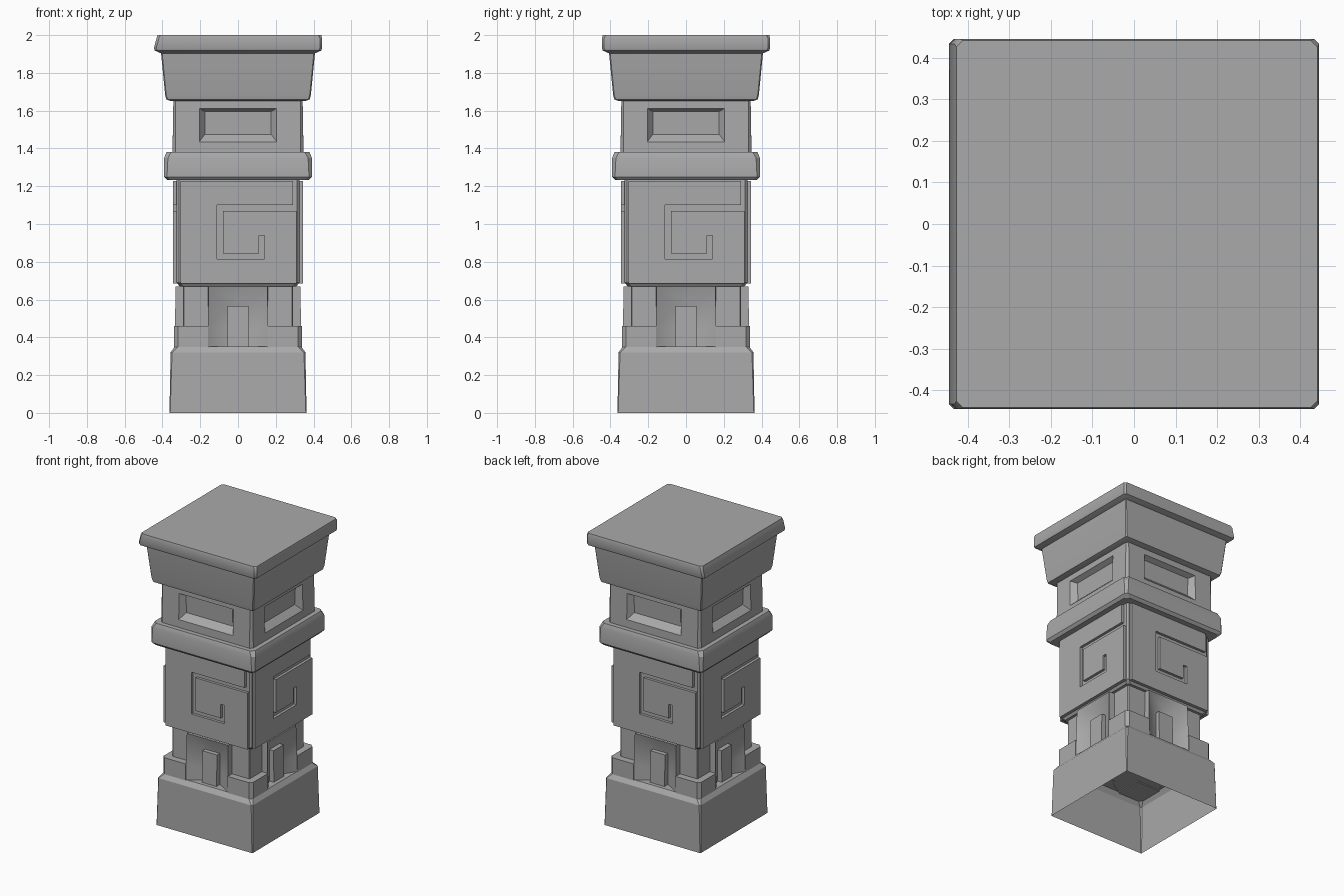
import bpy, bmesh, math
from mathutils import Matrix

cube = bpy.data.objects.get("Cube")
if cube:
    bpy.data.objects.remove(cube, do_unlink=True)

stone = bpy.data.materials.new("grey_stone")
stone.use_nodes = True
GREY = (0.4, 0.4, 0.4, 1)
stone.diffuse_color = GREY
stone.node_tree.nodes["Principled BSDF"].inputs["Base Color"].default_value = GREY


def finish(name, bm, angle=32, recalc=True):
    bmesh.ops.remove_doubles(bm, verts=bm.verts, dist=0.0005)
    if recalc:
        bmesh.ops.recalc_face_normals(bm, faces=bm.faces)
    mesh = bpy.data.meshes.new(name)
    bm.to_mesh(mesh)
    bm.free()
    mesh.materials.append(stone)
    obj = bpy.data.objects.new(name, mesh)
    bpy.context.collection.objects.link(obj)
    bpy.ops.object.select_all(action='DESELECT')
    obj.select_set(True)
    bpy.context.view_layer.objects.active = obj
    bpy.ops.object.shade_smooth_by_angle(angle=math.radians(angle))
    return obj


def four_sides(bm):
    """Repeat the front geometry around the column."""
    source = bm.verts[:] + bm.edges[:] + bm.faces[:]
    for i in (1, 2, 3):
        copy = bmesh.ops.duplicate(bm, geom=source)["geom"]
        verts = [g for g in copy if isinstance(g, bmesh.types.BMVert)]
        bmesh.ops.rotate(bm, verts=verts, cent=(0, 0, 0),
                         matrix=Matrix.Rotation(i * math.pi / 2, 3, 'Z'))


def bridge(bm, a, b, closed=True):
    n = len(a)
    for i in range(n if closed else n - 1):
        j = (i + 1) % n
        bm.faces.new((a[i], a[j], b[j], b[i]))


def square_loft(name, levels, bottom=True):
    """Stack of squares with clipped corners: (z, half width, corner cut)."""
    bm = bmesh.new()
    rings = []
    for z, h, c in levels:
        k = h - c
        plan = ((-k, -h), (k, -h), (h, -k), (h, k), (k, h), (-k, h), (-h, k), (-h, -k))
        rings.append([bm.verts.new((x, y, z)) for x, y in plan])
    for a, b in zip(rings, rings[1:]):
        bridge(bm, a, b)
    bm.faces.new(rings[-1])
    if bottom:
        bm.faces.new(rings[0][::-1])
    return finish(name, bm)


def prism(bm, points, offset):
    """Closed solid between a polygon and its shifted copy."""
    a = [bm.verts.new(p) for p in points]
    b = [bm.verts.new([u + v for u, v in zip(p, offset)]) for p in points]
    bridge(bm, a, b)
    bm.faces.new(a[::-1])
    bm.faces.new(b)


# Hollow base, open underneath
square_loft("base", [(0, .363, .004), (.32, .357, .008), (.352, .335, .02)], bottom=False)

# Corner plinths, with set-back posts above them
for name, h, cut, low, high in (("plinth_blocks", .338, .02, .345, .46),
                                ("corner_posts", .292, .006, .455, .68)):
    bm = bmesh.new()
    k = h - cut
    plan = ((.158, -h), (k, -h), (h, -k), (h, -.158), (.158, -.158))
    prism(bm, [(x, y, low) for x, y in plan], (0, 0, high - low))
    four_sides(bm)
    finish(name, bm)

# Projecting arches between the posts, sloping inwards to a niche
bm = bmesh.new()
back = ((-.16, -.27, .35), (-.16, -.27, .46), (-.16, -.27, .668),
        (.16, -.27, .668), (.16, -.27, .46), (.16, -.27, .35))
rim = ((-.16, -.338, .35), (-.16, -.334, .46), (-.155, -.33, .668),
       (.155, -.33, .668), (.16, -.334, .46), (.16, -.338, .35))
inner = ((-.06, -.275, .35), (-.06, -.275, .43), (-.06, -.275, .57),
         (.06, -.275, .57), (.06, -.275, .43), (.06, -.275, .35))
loops = [[bm.verts.new(p) for p in loop] for loop in (back, rim, inner)]
for a, b in zip(loops, loops[1:]):
    bridge(bm, a, b, closed=False)
bm.faces.new(loops[-1])
four_sides(bm)
finish("arches", bm, angle=50, recalc=False)

# Small doors standing in the niches
bm = bmesh.new()
prism(bm, [(-.055, -.31, .35), (.055, -.31, .35), (.055, -.305, .565), (-.055, -.305, .565)],
      (0, .06, 0))
four_sides(bm)
finish("doors", bm)

# Main block with a spiral channel left open in each panel
square_loft("main_block", [(.67, .31, .02), (.69, .325, .012), (1.235, .325, .012)])
bm = bmesh.new()
spiral = ((-.305, .685), (.31, .685), (.31, 1.07), (-.08, 1.07), (-.08, .845),
          (.11, .845), (.11, .94), (.14, .94), (.14, .815), (-.11, .815),
          (-.11, 1.1), (.29, 1.1), (.29, 1.228), (-.305, 1.228))
prism(bm, [(x, -.343, z) for x, z in spiral], (0, .025, 0))
four_sides(bm)
finish("spiral_panels", bm)

# Projecting band
square_loft("band", [(1.232, .375, .02), (1.25, .391, .015), (1.35, .391, .02), (1.382, .378, .025)])

# Neck with sunken windows
bm = bmesh.new()


def rectangle(half, low, high, y_low, y_high):
    return [bm.verts.new(p) for p in ((-half, y_low, low), (half, y_low, low),
                                      (half, y_high, high), (-half, y_high, high))]


wall = rectangle(.33, 1.37, 1.665, -.347, -.342)
rim = rectangle(.205, 1.435, 1.612, -.346, -.343)
floor = rectangle(.175, 1.475, 1.595, -.305, -.31)
bridge(bm, wall, rim)
bridge(bm, rim, floor)
bm.faces.new(floor)
bm.faces.new([wall[1], bm.verts.new((.347, -.33, 1.37)),
              bm.verts.new((.342, -.33, 1.665)), wall[2]])
four_sides(bm)
finish("neck", bm, angle=40)

# Flared capital and its lid
square_loft("capital", [(1.652, .36, .01), (1.66, .38, .008), (1.685, .386, .006), (1.91, .408, .006)])
lid = square_loft("lid", [(1.9, .4, .006), (1.918, .44, .012), (1.93, .445, .012),
                          (1.985, .445, .012), (2.0, .441, .016)])
# Worn upper edge on the left-hand side
for v in lid.data.vertices:
    if v.co.z > 1.98 and v.co.x < -.4:
        v.co.x += .014
